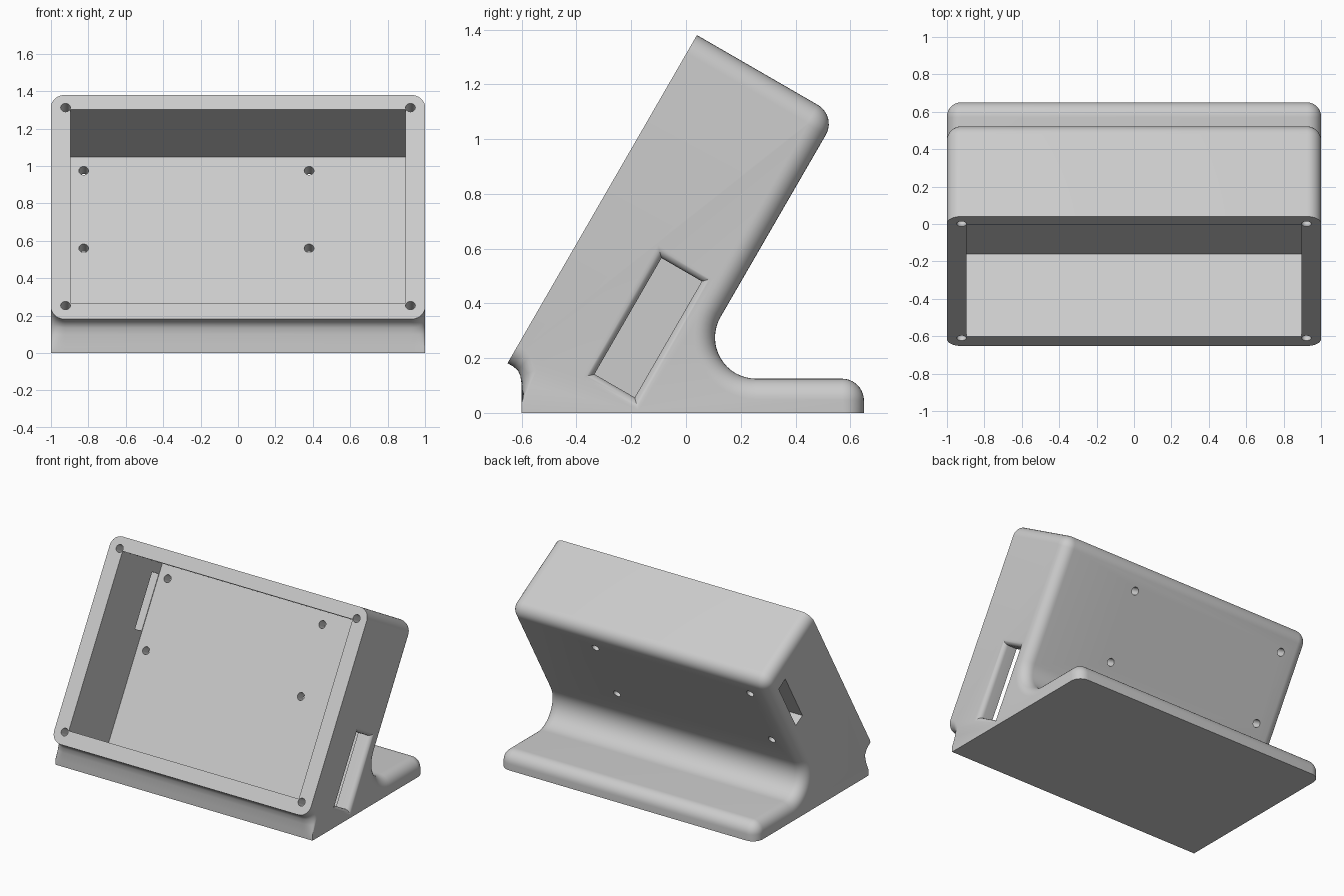
import bpy, bmesh
from math import sin, cos, pi, radians
from mathutils import Vector

if "Cube" in bpy.data.objects:
    bpy.data.objects.remove(bpy.data.objects["Cube"])

grey = bpy.data.materials.new("light_grey")
grey.use_nodes = True
grey.diffuse_color = (0.6, 0.6, 0.6, 1)
grey.node_tree.nodes["Principled BSDF"].inputs["Base Color"].default_value = (0.6, 0.6, 0.6, 1)

# Tilted frame of the screen box: U runs up the face, N runs into the body
TOP = Vector((0, 0.04, 1.38))
U = Vector((0, cos(pi / 3), sin(pi / 3)))
N = Vector((0, sin(pi / 3), -cos(pi / 3)))
X = Vector((1, 0, 0))


def tilted(x, up, deep):
    return TOP + X * x + U * up + N * deep


def loft(name, rings):
    """Skin a row of closed rings and cap both ends."""
    bm = bmesh.new()
    rows = [[bm.verts.new(p) for p in ring] for ring in rings]
    count = len(rows[0])
    for a, b in zip(rows, rows[1:]):
        for i in range(count):
            j = (i + 1) % count
            bm.faces.new((a[i], a[j], b[j], b[i]))
    bm.faces.new(rows[0])
    bm.faces.new(rows[-1])
    bmesh.ops.recalc_face_normals(bm, faces=bm.faces)
    mesh = bpy.data.meshes.new(name)
    bm.to_mesh(mesh)
    bm.free()
    mesh.materials.append(grey)
    obj = bpy.data.objects.new(name, mesh)
    bpy.context.collection.objects.link(obj)
    return obj


# Side profile: (point, inward direction used to round the side edges)
profile = [(TOP, -U)]


def arc(center, radius, start, end, steps, side):
    for i in range(steps + 1):
        t = radians(start + (end - start) * i / steps)
        d = Vector((0, cos(t), sin(t)))
        profile.append((center + d * radius, d * side))


arc(tilted(0, -0.08, 0.51), 0.08, 60, -30, 10, -1)           # top back corner
arc(Vector((0, 0.256, 0.275)), 0.15, 150, 270, 16, 1)        # hollow behind
arc(Vector((0, 0.57, 0.045)), 0.08, 90, 0, 10, -1)           # foot edge
for y, z, dy, dz in [(0.65, 0, -1, 0), (-0.6, 0, 0, 0), (-0.6, 0.04, 0, 0),
                     (-0.6, 0.1, 0.4, 0), (-0.605, 0.135, 0.8, 0.3),
                     (-0.614, 0.155, 0.6, 0.7)]:
    profile.append((Vector((0, y, z)), Vector((0, dy, dz))))
profile += [(tilted(0, -1.384, 0.025), U), (tilted(0, -1.384, 0), U)]

# Body: the profile swept across x, with rounded side edges
ROUND = 0.075
angles = [pi / 2 * i / 8 for i in range(9)]
sections = [(1 - ROUND + ROUND * sin(t), ROUND * (1 - cos(t))) for t in angles]
sections = [(-x, e) for x, e in reversed(sections)] + sections
body = loft("stand_body", [[p + X * x + d * e for p, d in profile] for x, e in sections])


def rect(x, up0, up1, in0, in1, grow=0):
    return [tilted(x, up0 - grow, in0 - grow), tilted(x, up1 + grow, in0 - grow),
            tilted(x, up1 + grow, in1 + grow), tilted(x, up0 - grow, in1 + grow)]


def hole(x, up, start, end, radius=0.026, sides=24):
    rim = [2 * pi * i / sides for i in range(sides)]
    return loft("screw_hole_cutter",
                [[tilted(x + radius * cos(t), up + radius * sin(t), d) for t in rim]
                 for d in (start, end)])


# Screen pocket
W = 0.895
pocket = loft("pocket_cutter", [
    [tilted(x, up, d) for x, up in ((-W, -0.09), (W, -0.09), (W, -1.285), (-W, -1.285))]
    for d in (-0.1, 0.51)])

# Left slot with a flared mouth, right slot plain
FLARE = 0.035
slot = (-1.26, -0.77, 0.295, 0.465)
mouth = [(1 - FLARE + FLARE * sin(t), FLARE * (1 - cos(t))) for t in angles]
left_slot = loft("left_slot_cutter",
                 [rect(x, *slot, g) for x, g in [(0.8, 0)] + mouth + [(1.1, FLARE)]])
right_slot = loft("right_slot_cutter",
                  [rect(x, -0.54, -0.16, 0.42, 0.505) for x in (-0.8, -1.1)])

# Blind holes in the rim, through holes in the back wall
cutters = [pocket, left_slot, right_slot]
cutters += [hole(x, up, -0.1, 0.25) for x in (-0.922, 0.922) for up in (-0.078, -1.3)]
cutters += [hole(x, up, 0.4, 0.7) for x in (-0.825, 0.38) for up in (-0.173, -0.652)]

bpy.context.view_layer.objects.active = body
for cutter in cutters:
    cutter.hide_render = True
    cut = body.modifiers.new("cut", "BOOLEAN")
    cut.operation = "DIFFERENCE"
    cut.solver = "EXACT"
    cut.object = cutter
    bpy.ops.object.modifier_apply(modifier=cut.name)
    bpy.data.objects.remove(cutter)

# Smooth the rounded surfaces, keep real edges sharp
bpy.ops.object.select_all(action="DESELECT")
body.select_set(True)
bpy.ops.object.shade_smooth_by_angle(angle=radians(30))
